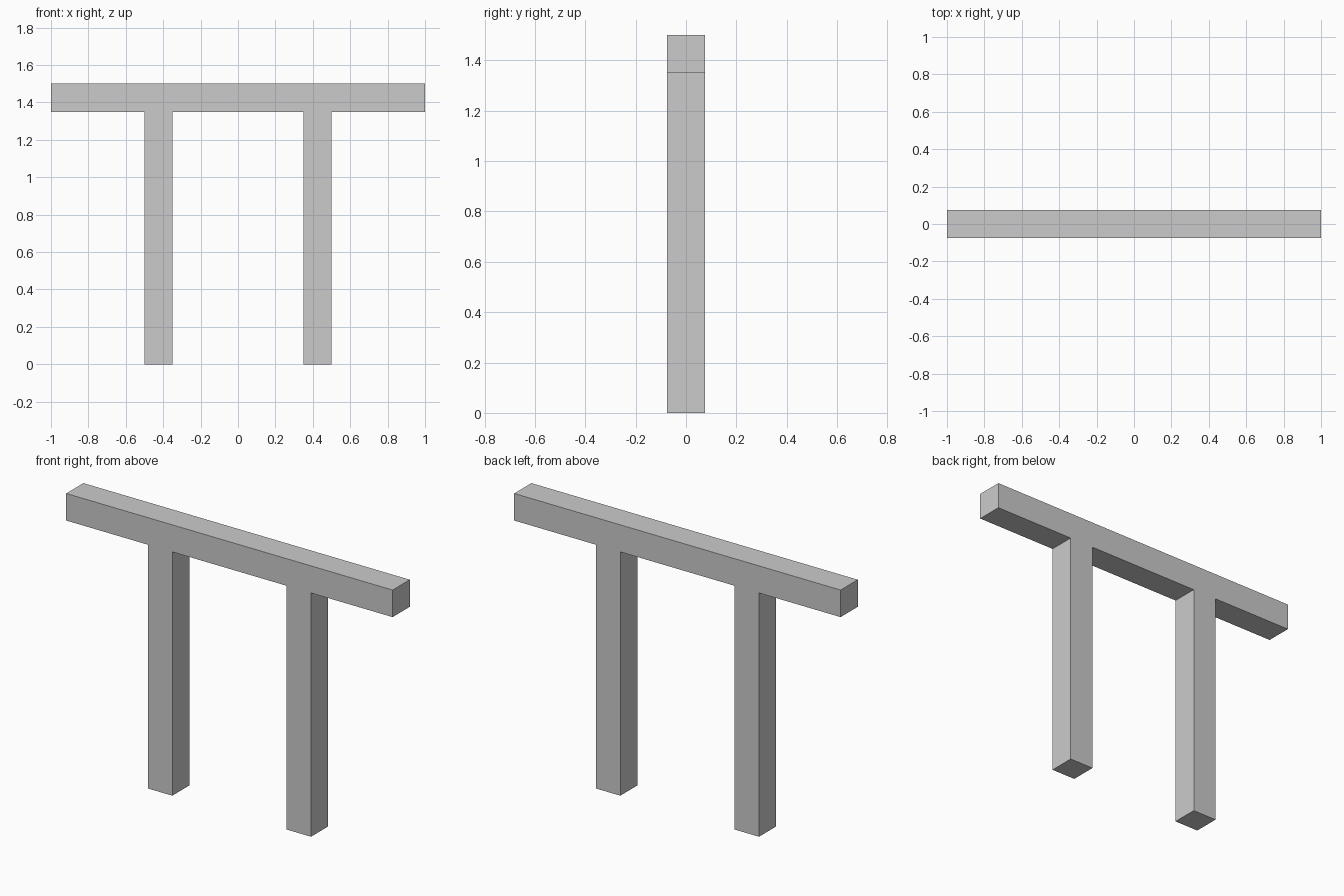
import bpy, bmesh

if "Cube" in bpy.data.objects:
    bpy.data.objects.remove(bpy.data.objects["Cube"])

HALF_LENGTH, TOP, BEAM_BOTTOM = 1.0, 1.5, 1.35
LEG_INNER, LEG_OUTER = 0.35, 0.5
DEPTH = 0.15

# Right half of the front outline: down the inner leg, round the foot, out to the beam end
right = [(LEG_INNER, BEAM_BOTTOM), (LEG_INNER, 0), (LEG_OUTER, 0),
         (LEG_OUTER, BEAM_BOTTOM), (HALF_LENGTH, BEAM_BOTTOM), (HALF_LENGTH, TOP)]
outline = right + [(-x, z) for x, z in reversed(right)]

# Beam with two legs: one flush outline extruded from front to back
bm = bmesh.new()
front = bm.faces.new([bm.verts.new((x, -DEPTH / 2, z)) for x, z in outline])
extruded = bmesh.ops.extrude_face_region(bm, geom=[front], use_keep_orig=True)
back_verts = [g for g in extruded["geom"] if isinstance(g, bmesh.types.BMVert)]
bmesh.ops.translate(bm, verts=back_verts, vec=(0, DEPTH, 0))
bmesh.ops.recalc_face_normals(bm, faces=bm.faces)

mesh = bpy.data.meshes.new("beam_with_legs")
bm.to_mesh(mesh)
bm.free()
bpy.context.collection.objects.link(bpy.data.objects.new("beam_with_legs", mesh))
